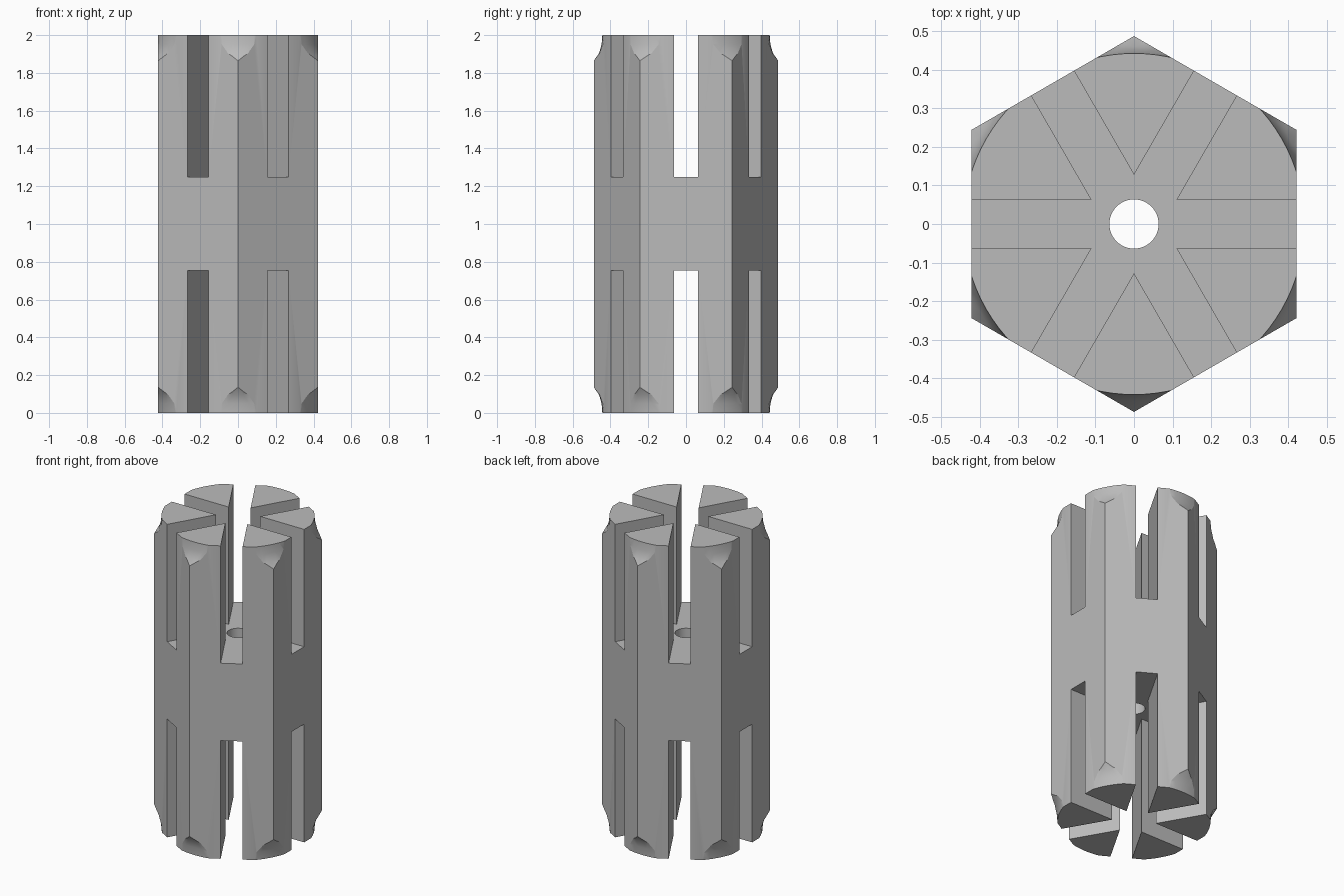
import bpy, bmesh
from math import pi, cos, sin, radians

if "Cube" in bpy.data.objects:
    bpy.data.objects.remove(bpy.data.objects["Cube"], do_unlink=True)

HEIGHT = 2.0
CORNER = 0.488       # centre to hexagon corner
HALF_SLOT = 0.064    # half the slot width, also the bore radius
SLOT_DEPTH = 0.75


def polar(radius, angle):
    return radius * cos(angle), radius * sin(angle)


def circle(radius, sides):
    return [polar(radius, pi / 2 + 2 * pi * i / sides) for i in range(sides)]


def solid(name, sections):
    """Bridge a stack of (outline, z) sections and cap both ends."""
    bm = bmesh.new()
    rings = [[bm.verts.new((x, y, z)) for x, y in outline] for outline, z in sections]
    n = len(rings[0])
    for low, high in zip(rings, rings[1:]):
        for i in range(n):
            j = (i + 1) % n
            bm.faces.new((low[i], low[j], high[j], high[i]))
    bm.faces.new(rings[0][::-1])
    bm.faces.new(rings[-1])
    mesh = bpy.data.meshes.new(name)
    bm.to_mesh(mesh)
    bm.free()
    obj = bpy.data.objects.new(name, mesh)
    bpy.context.collection.objects.link(obj)
    return obj


def combine(target, cutter, operation):
    mod = target.modifiers.new(cutter.name, 'BOOLEAN')
    mod.object, mod.operation, mod.solver = cutter, operation, 'EXACT'
    bpy.context.view_layer.objects.active = target
    bpy.ops.object.modifier_apply(modifier=mod.name)
    bpy.data.objects.remove(cutter, do_unlink=True)


# Hexagonal bar, overlong so the end turning trims it to length
hexagon = circle(CORNER, 6)
body = solid("slotted_hex_body", [(hexagon, -0.1), (hexagon, HEIGHT + 0.1)])

grey = bpy.data.materials.new("mid grey")
grey.use_nodes = True
colour = (0.5, 0.5, 0.5, 1)
grey.diffuse_color = colour
grey.node_tree.nodes["Principled BSDF"].inputs["Base Color"].default_value = colour
body.data.materials.append(grey)

# Turned ends: a hollow-curved chamfer on the six corners
chamfer = [(0.443, 0), (0.447, 0.05), (0.46, 0.095), (0.488, 0.136), (0.53, 0.18)]
profile = chamfer + [(r, HEIGHT - d) for r, d in reversed(chamfer)]
combine(body, solid("end_turning", [(circle(r, 96), z) for r, z in profile]), 'INTERSECT')

# Six-armed star slots cut into both ends
star = []
for k in range(6):
    a = k * pi / 3
    for side in (-HALF_SLOT, HALF_SLOT):
        star.append((cos(a) - side * sin(a), sin(a) + side * cos(a)))
    star.append(polar(2 * HALF_SLOT, a + pi / 6))
for low, high in ((-0.2, SLOT_DEPTH + 0.005), (HEIGHT - SLOT_DEPTH, HEIGHT + 0.2)):
    combine(body, solid("slot_cutter", [(star, low), (star, high)]), 'DIFFERENCE')

# Central bore through the remaining web
bore = circle(HALF_SLOT, 48)
combine(body, solid("bore_cutter", [(bore, 0.5), (bore, 1.5)]), 'DIFFERENCE')

# Smooth turned surfaces, crisp machined edges
bpy.ops.object.select_all(action='DESELECT')
body.select_set(True)
bpy.context.view_layer.objects.active = body
bpy.ops.object.shade_smooth_by_angle(angle=radians(20))
